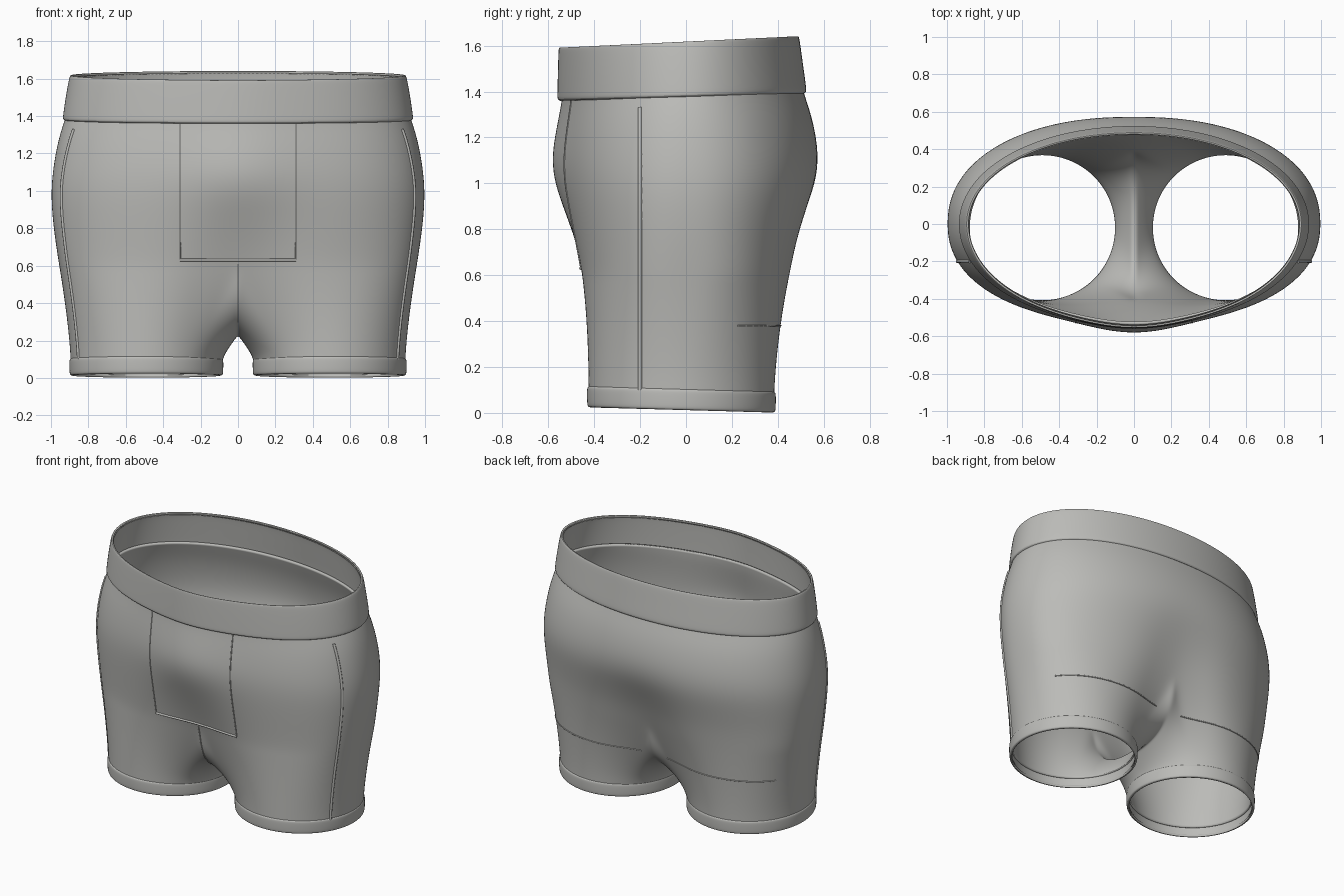
import bpy, bmesh, math
from mathutils import Vector
from mathutils.bvhtree import BVHTree

cube = bpy.data.objects.get("Cube")
if cube:
    bpy.data.objects.remove(cube)

fabric = bpy.data.materials.new("grey_fabric")
fabric.use_nodes = True
GREY = (0.5, 0.5, 0.48, 1)
fabric.diffuse_color = GREY
fabric.node_tree.nodes["Principled BSDF"].inputs["Base Color"].default_value = GREY

COLS, SEAM = 32, 16
LEG_X, LEG_Y, LEG_R = 0.49, -0.02, 0.405


def power(v, e):
    return math.copysign(abs(v) ** e, v)


def half_ring(z, half_x, front, back, bump_f, bump_b, tilt, e):
    """Half outline from front centre round the side to back centre."""
    pts = []
    for i in range(COLS + 1):
        t = math.pi * (i / COLS - 0.5)
        x = half_x * power(math.cos(t), e) if 0 < i < COLS else 0.0
        s = math.sin(t)
        depth = back if s > 0 else -front
        y = depth * power(s, e)
        swell = math.exp(-(x / 0.27) ** 2)
        y += swell * (bump_b if s > 0 else -bump_f) * abs(s)
        pts.append(Vector((x, y, z + tilt * y)))
    return pts


def loft(name, rings, closed_from, thickness, levels=2):
    """Skin rings from top to bottom; rings from closed_from on are closed loops."""
    bm = bmesh.new()
    rows = [[bm.verts.new(p) for p in r] for r in rings]
    for j in range(len(rows) - 1):
        a, b = rows[j], rows[j + 1]
        count = len(a) if j >= closed_from else COLS
        for i in range(count):
            k = (i + 1) % len(a) if j >= closed_from else i + 1
            bm.faces.new((a[i], b[i], b[k], a[k]))
    mesh = bpy.data.meshes.new(name)
    bm.to_mesh(mesh)
    bm.free()
    obj = bpy.data.objects.new(name, mesh)
    bpy.context.collection.objects.link(obj)
    mesh.materials.append(fabric)
    mirror = obj.modifiers.new("mirror", "MIRROR")
    mirror.use_clip = True
    sub = obj.modifiers.new("smooth", "SUBSURF")
    sub.levels = sub.render_levels = levels
    solid = obj.modifiers.new("cloth", "SOLIDIFY")
    solid.thickness, solid.offset = thickness, -1
    bpy.context.view_layer.objects.active = obj
    obj.select_set(True)
    bpy.ops.object.shade_smooth_by_angle(angle=math.radians(40))
    obj.select_set(False)
    return obj


# Hips: height, half width, front, back, front bulge, back bulge, tilt, squareness
hips = [half_ring(*row) for row in (
    (1.41, 0.915, -0.52, 0.505, 0.02, 0.0, 0.03, 0.97),
    (1.36, 0.935, -0.52, 0.52, 0.025, 0.0, 0.03, 0.96),
    (1.26, 0.965, -0.53, 0.555, 0.035, 0.0, 0.02, 0.94),
    (1.12, 0.99, -0.54, 0.58, 0.05, 0.0, 0.01, 0.92),
    (1.0, 1.0, -0.535, 0.575, 0.04, -0.01, 0, 0.9),
    (0.88, 0.995, -0.52, 0.545, 0.01, -0.03, 0, 0.88),
    (0.75, 0.98, -0.50, 0.51, -0.02, -0.05, 0, 0.85),
    (0.62, 0.96, -0.48, 0.485, -0.045, -0.07, 0, 0.81))]

# Crotch seam running from the back, under and up to the front
seam = []
for i in range(1, SEAM):
    t = math.pi * i / SEAM
    y = 0.415 * power(math.cos(t), 0.8)
    seam.append(Vector((0, y - 0.01, 0.62 - 0.395 * math.sin(t) ** 0.8)))

# Leg opening loop matched point by point to the loop above
top_loop = hips[-1] + seam
hem_loop = []
for i in range(len(top_loop)):
    if i <= COLS:
        a = math.radians(-128 + 256 * i / COLS)
    else:
        a = math.radians(128 + 104 * (i - COLS) / SEAM)
    y = LEG_Y + LEG_R * math.sin(a)
    hem_loop.append(Vector((LEG_X + LEG_R * math.cos(a), y, 0.08 - 0.028 * y)))

legs = []
for j in range(1, 9):
    s = j / 8
    ring = []
    for p, q in zip(top_loop, hem_loop):
        v = p.lerp(q, 1 - (1 - s) ** 1.4)
        v.z = p.z + (q.z - p.z) * s
        ring.append(v)
    legs.append(ring)
body = loft("shorts_body", hips[:-1] + [top_loop] + legs, len(hips) - 1, 0.016)

# Waistband
band = [half_ring(z, x, f, b, 0.02, 0, k, 0.98) for z, x, f, b, k in (
    (1.615, 0.885, -0.525, 0.48, 0.048),
    (1.62, 0.897, -0.535, 0.49, 0.048),
    (1.61, 0.903, -0.537, 0.495, 0.048),
    (1.50, 0.923, -0.54, 0.51, 0.04),
    (1.40, 0.937, -0.542, 0.525, 0.03),
    (1.383, 0.938, -0.542, 0.525, 0.03),
    (1.376, 0.925, -0.53, 0.515, 0.03))]
loft("waistband", band, len(band), 0.018)

# Leg cuffs
cuff = []
for z, r in ((0.105, 0.402), (0.1, 0.41), (0.09, 0.413), (0.025, 0.412), (0.014, 0.408), (0.012, 0.395)):
    ring = []
    for i in range(48):
        a = math.tau * i / 48
        y = LEG_Y + r * math.sin(a)
        ring.append(Vector((LEG_X + r * math.cos(a), y, z - 0.028 * y)))
    cuff.append(ring)
loft("leg_cuffs", cuff, 0, 0.014)

# Stitched seams, projected onto the cloth
bpy.context.view_layer.update()
tree = BVHTree.FromObject(body, bpy.context.evaluated_depsgraph_get())


def stitch(name, starts, direction, radius=0.006):
    curve = bpy.data.curves.new(name, "CURVE")
    curve.dimensions = "3D"
    curve.bevel_depth, curve.bevel_resolution = radius, 2
    curve.use_fill_caps = True
    hits = [tree.ray_cast(Vector(s), Vector(direction))[0] for s in starts]
    hits = [h for h in hits if h]
    line = curve.splines.new("POLY")
    line.points.add(len(hits) - 1)
    for p, h in zip(line.points, hits):
        p.co = (*h, 1)
    obj = bpy.data.objects.new(name, curve)
    curve.materials.append(fabric)
    bpy.context.collection.objects.link(obj)


def span(a, b, n=24):
    return [a + (b - a) * i / n for i in range(n + 1)]


for side, word in ((1, "left"), (-1, "right")):
    stitch(word + "_side_seam", [(2 * side, -0.2, z) for z in span(1.33, 0.1)], (-side, 0, 0), 0.009)
    stitch(word + "_panel_seam", [(0.31 * side, -2, z) for z in span(1.36, 0.63)], (0, 1, 0), 0.004)
    stitch(word + "_back_leg_seam", [(side * x, 2, 0.38) for x in span(0.1, 0.85)], (0, -1, 0), 0.004)
stitch("panel_lower_seam", [(x, -2, 0.63) for x in span(-0.31, 0.31)], (0, 1, 0), 0.008)
stitch("front_centre_seam", [(0, -2, z) for z in span(0.61, 0.3)], (0, 1, 0), 0.004)
